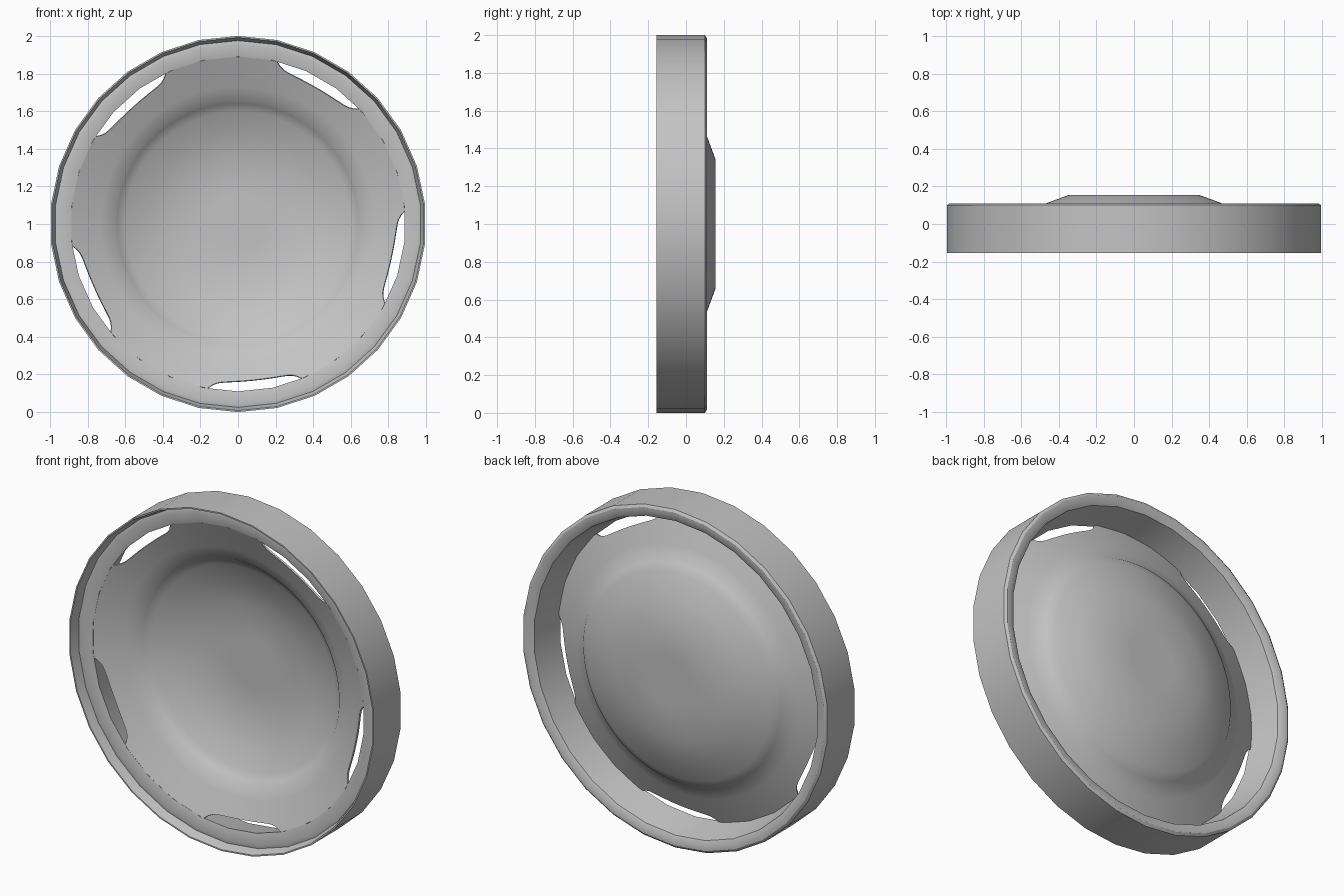
import bpy, bmesh, math

cube = bpy.data.objects.get("Cube")
if cube:
    bpy.data.objects.remove(cube, do_unlink=True)

grey = bpy.data.materials.new("light grey")
grey.use_nodes = True
colour = (0.55, 0.55, 0.55, 1)
grey.diffuse_color = colour
grey.node_tree.nodes["Principled BSDF"].inputs["Base Color"].default_value = colour


def lathe(name, profile, sides, closed=False, pole=None, thickness=0, angle=30):
    """Spin (radius, y) points around the y axis; a point may be a function of the angle."""
    bm = bmesh.new()
    rows = []
    for point in profile:
        row = []
        for i in range(sides):
            a = 2 * math.pi * i / sides
            r, y = point(a) if callable(point) else point
            row.append(bm.verts.new((r * math.sin(a), y, 1 + r * math.cos(a))))
        rows.append(row)
    pairs = list(zip(rows, rows[1:]))
    if closed:
        pairs.append((rows[-1], rows[0]))
    for p, q in pairs:
        for i in range(sides):
            j = (i + 1) % sides
            bm.faces.new((p[i], p[j], q[j], q[i]))
    if pole is not None:
        tip = bm.verts.new((0, pole, 1))
        for i in range(sides):
            bm.faces.new((rows[-1][i], rows[-1][(i + 1) % sides], tip))
    bmesh.ops.recalc_face_normals(bm, faces=bm.faces)
    mesh = bpy.data.meshes.new(name)
    bm.to_mesh(mesh)
    bm.free()
    obj = bpy.data.objects.new(name, mesh)
    bpy.context.collection.objects.link(obj)
    mesh.materials.append(grey)
    bpy.ops.object.select_all(action='DESELECT')
    obj.select_set(True)
    bpy.context.view_layer.objects.active = obj
    if thickness:
        mod = obj.modifiers.new("thickness", 'SOLIDIFY')
        mod.thickness = thickness
        mod.offset = 0
        bpy.ops.object.modifier_apply(modifier=mod.name)
    bpy.ops.object.shade_smooth_by_angle(angle=math.radians(angle))
    return obj


# Outer ring: thin front lip, inner ledge, flared rear opening
lathe("outer_ring", [
    (1.0, -0.155), (1.0, 0.1), (0.985, 0.11), (0.96, 0.11), (0.93, 0.095),
    (0.89, -0.09), (0.955, -0.105), (0.975, -0.1), (0.992, -0.155),
], 30, closed=True)


# Dish: outer edge is notched by five evenly spaced slots
def edge_radius(a):
    d = (math.degrees(a) - 30 + 36) % 72 - 36
    t = abs(d) / 16.3
    return min(0.89, 0.835 + 0.02 * t ** 2 + 0.035 * t ** 10)


def on_cone(r):
    return (r, -0.085 + (0.89 - r) * 0.43)


lathe("dish", [
    lambda a: on_cone(edge_radius(a)),
    on_cone(0.81), on_cone(0.73), on_cone(0.658),
    (0.645, 0.03), (0.6, 0.058), (0.48, 0.1), (0.345, 0.15), (0.15, 0.15),
], 240, pole=0.15, thickness=0.01)
